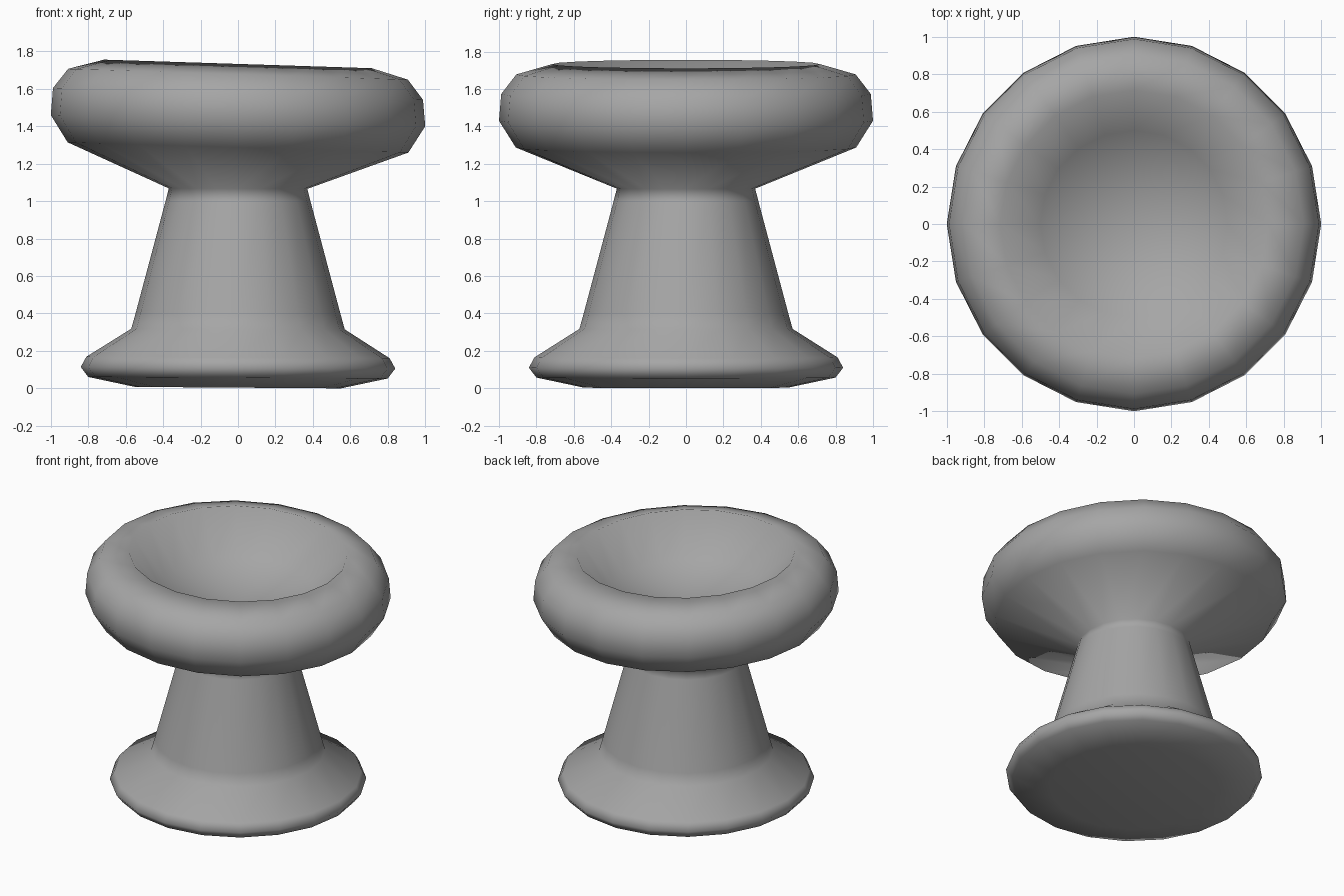
import bpy, bmesh, math

cube = bpy.data.objects.get("Cube")
if cube:
    bpy.data.objects.remove(cube, do_unlink=True)

SIDES = 20

# Single stone grey
stone = bpy.data.materials.new("stone_grey")
stone.use_nodes = True
grey = (0.38, 0.38, 0.38, 1.0)
stone.diffuse_color = grey
bsdf = stone.node_tree.nodes["Principled BSDF"]
bsdf.inputs["Base Color"].default_value = grey
bsdf.inputs["Roughness"].default_value = 0.9

# Profile rings: (radius, height, sideways lean of the ring)
foot = [(0.55, 0.004, 0.007), (0.80, 0.057, 0.005), (0.84, 0.11, 0.005),
        (0.81, 0.165, 0.005), (0.57, 0.317, 0.003)]
column = [(0.547, 0.40, 0.002), (0.387, 1.0, 0.0), (0.37, 1.067, 0.004)]
bowl = [(0.91, 1.287, 0.03), (1.0, 1.43, 0.03), (0.988, 1.573, 0.032),
        (0.907, 1.678, 0.032), (0.715, 1.733, 0.032)]
hollow = [(0.50, 1.47, 0.032)]
BOTTOM_Z, HOLLOW_Z = 0.004, 1.37

# Turn the profile into one continuous pedestal with a dished top
bm = bmesh.new()
rings = []
for r, z, lean in foot + column + bowl + hollow:
    ring = []
    for i in range(SIDES):
        a = math.tau * i / SIDES
        x, y = r * math.cos(a), r * math.sin(a)
        ring.append(bm.verts.new((x, y, z - lean * x)))
    rings.append(ring)

for low, high in zip(rings, rings[1:]):
    for i in range(SIDES):
        j = (i + 1) % SIDES
        bm.faces.new((low[i], low[j], high[j], high[i]))

# Close the underside and the middle of the dish
for ring, z in ((rings[0], BOTTOM_Z), (rings[-1], HOLLOW_Z)):
    centre = bm.verts.new((0, 0, z))
    for i in range(SIDES):
        bm.faces.new((ring[i], ring[(i + 1) % SIDES], centre))

bmesh.ops.recalc_face_normals(bm, faces=bm.faces)
for f in bm.faces:
    f.smooth = True

mesh = bpy.data.meshes.new("pedestal_bowl")
bm.to_mesh(mesh)
bm.free()
mesh.materials.append(stone)
bpy.context.collection.objects.link(bpy.data.objects.new("pedestal_bowl", mesh))
